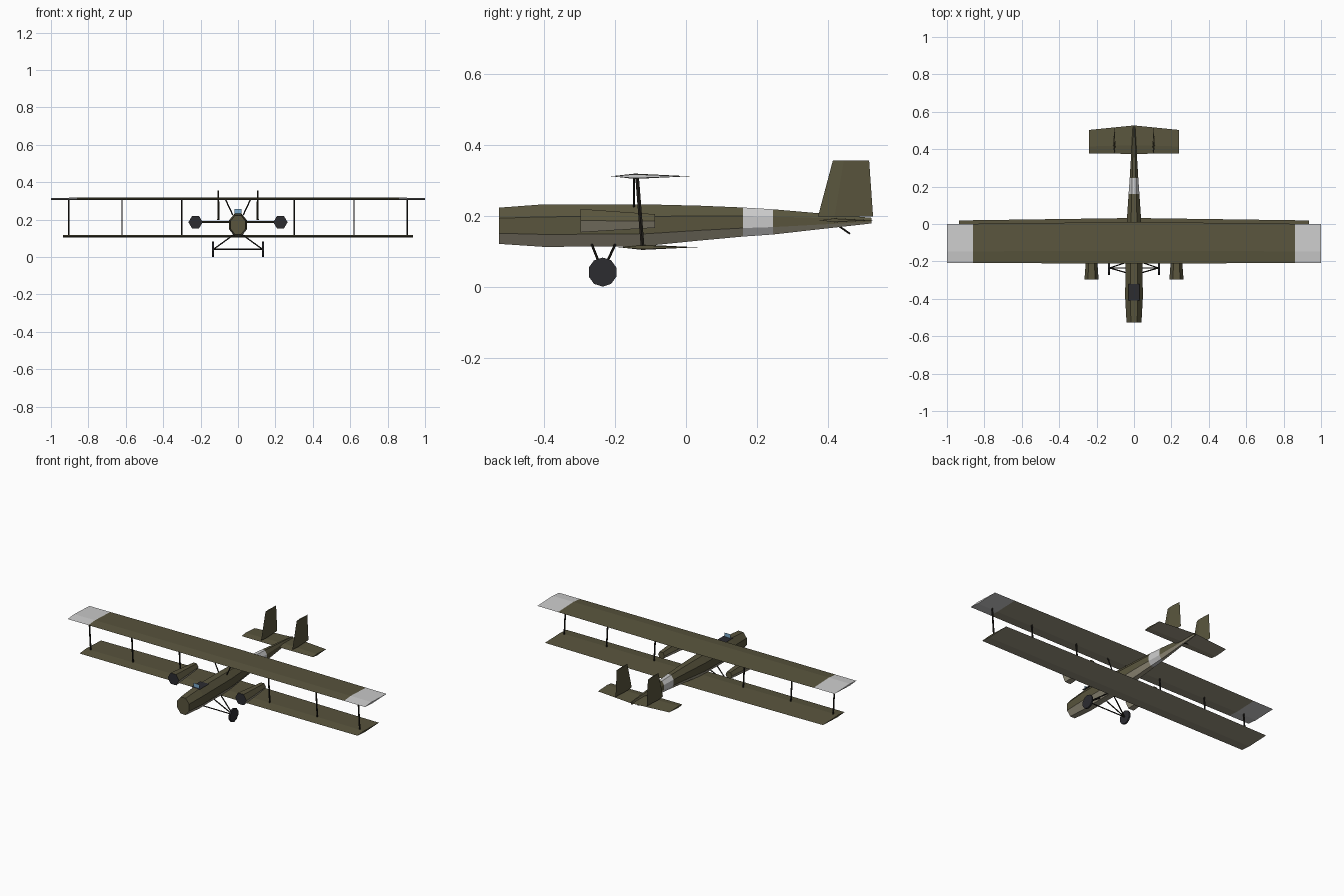
import bpy, bmesh, math
from mathutils import Vector

if "Cube" in bpy.data.objects:
    bpy.data.objects.remove(bpy.data.objects["Cube"])


def material(name, rgb):
    m = bpy.data.materials.new(name)
    m.diffuse_color = (*rgb, 1)
    m.use_nodes = True
    m.node_tree.nodes["Principled BSDF"].inputs["Base Color"].default_value = m.diffuse_color
    return m


OLIVE = material("olive", (0.10, 0.09, 0.047))
BEIGE = material("underside", (0.33, 0.30, 0.22))
WHITE = material("white", (0.70, 0.70, 0.70))
DARK = material("dark_grey", (0.025, 0.025, 0.03))
STRUT = material("strut", (0.015, 0.013, 0.01))
GLASS = material("glass", (0.20, 0.40, 0.60))


def loft(name, rings, mats, pick=None):
    """Skin a row of cross-sections, cap both ends; pick(center, normal) gives the material slot."""
    bm = bmesh.new()
    rows = [[bm.verts.new(p) for p in ring] for ring in rings]
    n = len(rows[0])
    for a, b in zip(rows, rows[1:]):
        for i in range(n):
            j = (i + 1) % n
            bm.faces.new((a[i], a[j], b[j], b[i]))
    bm.faces.new(rows[0])
    bm.faces.new(rows[-1])
    bmesh.ops.recalc_face_normals(bm, faces=bm.faces)
    bm.normal_update()
    if pick:
        for f in bm.faces:
            f.material_index = pick(f.calc_center_median(), f.normal)
    me = bpy.data.meshes.new(name)
    bm.to_mesh(me)
    bm.free()
    for m in mats:
        me.materials.append(m)
    ob = bpy.data.objects.new(name, me)
    bpy.context.collection.objects.link(ob)
    return ob


def rod(name, a, b, r, mat=STRUT, sides=6, phase=0.0):
    a, b = Vector(a), Vector(b)
    d = (b - a).normalized()
    u = d.cross(Vector((0, 1, 0)) if abs(d.y) < 0.9 else Vector((1, 0, 0))).normalized()
    v = d.cross(u)
    ang = [phase + math.tau * i / sides for i in range(sides)]
    return loft(name, [[c + r * (math.cos(t) * u + math.sin(t) * v) for t in ang] for c in (a, b)], [mat])


def body_ring(x, y, z, rx, rz, sides, phase=0.0):
    return [(x + rx * math.cos(phase + math.tau * i / sides), y,
             z + rz * math.sin(phase + math.tau * i / sides)) for i in range(sides)]


def quad(name, pts, mat):
    me = bpy.data.meshes.new(name)
    me.from_pydata(pts, [], [(0, 1, 2, 3)])
    me.materials.append(mat)
    bpy.context.collection.objects.link(bpy.data.objects.new(name, me))


def wing(name, z, stations, tip=9.0):
    """Diamond-section wing; stations are (x, leading y, trailing y, half thickness)."""
    full = [(-s[0], *s[1:]) for s in reversed(stations) if s[0] > 0] + stations
    rings = []
    for x, le, te, t in full:
        ridge = le + 0.3 * (te - le)
        rings.append([(x, le, z), (x, ridge, z + t), (x, te, z), (x, ridge, z - t)])
    return loft(name, rings, [OLIVE, BEIGE, WHITE],
                lambda c, n: 2 if abs(c.x) > tip else (1 if n.z < -0.3 else 0))


# Fuselage: eight-sided tapering tube with white band and pale belly
sections = [(-0.527, 0.040, 0.1715, 0.051), (-0.40, 0.047, 0.172, 0.060),
            (-0.12, 0.046, 0.173, 0.059), (0.04, 0.037, 0.179, 0.049),
            (0.16, 0.029, 0.182, 0.041), (0.245, 0.023, 0.1825, 0.0355),
            (0.522, 0.006, 0.186, 0.008)]
k = 1 / math.cos(math.pi / 8)
loft("fuselage", [body_ring(0, y, z, w * k, h * k, 8, math.pi / 8) for y, w, z, h in sections],
     [OLIVE, BEIGE, WHITE],
     lambda c, n: 2 if 0.16 < c.y < 0.245 else (1 if n.z < -0.3 else 0))

# Cockpit opening and windscreen
quad("cockpit", [(-0.03, -0.41, 0.234), (0.03, -0.41, 0.234), (0.03, -0.32, 0.234), (-0.03, -0.32, 0.234)], DARK)
quad("windscreen", [(-0.02, -0.40, 0.232), (0.02, -0.40, 0.232), (0.02, -0.40, 0.258), (-0.02, -0.40, 0.258)], GLASS)

# Wings and tailplane
wing("upper_wing", 0.311, [(0, -0.211, 0.011, 0.0075), (0.86, -0.209, 0.001, 0.006),
                           (1.0, -0.209, 0.0, 0.0055)], tip=0.86)
wing("lower_wing", 0.111, [(0, -0.190, 0.032, 0.0075), (0.935, -0.188, 0.019, 0.0055)])
wing("tailplane", 0.187, [(0, 0.375, 0.527, 0.006), (0.24, 0.377, 0.503, 0.005)])

for s, side in ((-1, "left"), (1, "right")):
    # Tail fins
    rings = []
    for z, le, te, t in ((0.198, 0.372, 0.527, 0.006), (0.356, 0.414, 0.516, 0.004)):
        x, m = s * 0.105, le + 0.3 * (te - le)
        rings.append([(x, le, z), (x + t, m, z), (x, te, z), (x - t, m, z)])
    loft(side + "_fin", rings, [OLIVE])

    # Engine nacelles with dark fronts
    loft(side + "_nacelle", [body_ring(s * 0.227, -0.297, 0.186, 0.038, 0.038, 6),
                             body_ring(s * 0.227, -0.087, 0.185, 0.022, 0.022, 6)],
         [OLIVE, BEIGE, DARK],
         lambda c, n: 2 if n.y < -0.9 else (1 if n.z < -0.3 else 0))

    # Wing struts: flattened section
    for i, x in enumerate((0.30, 0.62, 0.905)):
        rings = [[(s * x + 0.0035 * math.cos(math.tau * j / 6), y + 0.006 * math.sin(math.tau * j / 6), z)
                  for j in range(6)] for y, z in ((-0.122, 0.108), (-0.138, 0.312))]
        loft(f"{side}_wing_strut_{i + 1}", rings, [STRUT])
    rod(side + "_centre_strut", (s * 0.028, -0.147, 0.225), (s * 0.068, -0.147, 0.310), 0.0035)

    # Undercarriage legs and wheels
    for tag, y in (("front", -0.265), ("rear", -0.20)):
        rod(f"{side}_{tag}_leg", (s * 0.025, y, 0.118), (s * 0.13, -0.235, 0.042), 0.0035)
    rod(side + "_wheel", (s * 0.129, -0.235, 0.041), (s * 0.139, -0.235, 0.041), 0.041, DARK, 10)

rod("axle", (-0.134, -0.235, 0.042), (0.134, -0.235, 0.042), 0.0035)
rod("tail_skid", (0, 0.42, 0.178), (0, 0.462, 0.149), 0.003)
